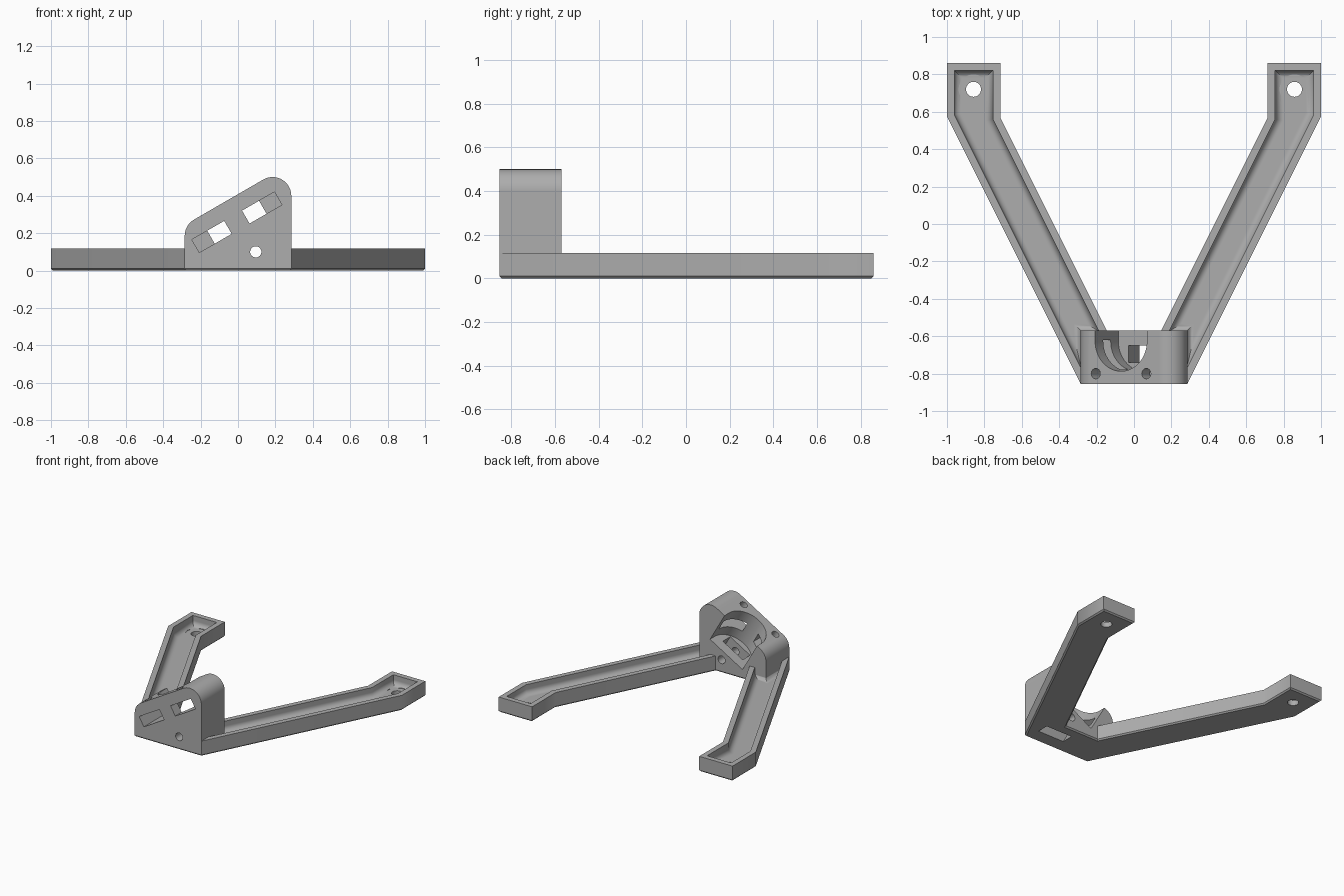
import bpy, bmesh
from math import sin, cos, radians
from mathutils import Matrix, Vector

cube = bpy.data.objects.get("Cube")
if cube:
    bpy.data.objects.remove(cube, do_unlink=True)

grey = bpy.data.materials.new("light_grey")
grey.use_nodes = True
grey.diffuse_color = (0.42, 0.42, 0.42, 1)
grey.node_tree.nodes["Principled BSDF"].inputs["Base Color"].default_value = grey.diffuse_color

TOP, FLOOR, FILLET, WALL = 0.117, 0.04, 0.04, 0.04
HALF, FRONT, BACK = 0.285, -0.855, -0.57
# Frame of the tilted socket: local x runs up the slope, local z is its normal
TILT = Matrix.Translation((-0.006, 0, 0.2585)) @ Matrix.Rotation(radians(-30), 4, "Y")


def stack(name, layers, frame=Matrix()):
    """Solid skinned through closed loops that have equal point counts."""
    bm = bmesh.new()
    rings = [[bm.verts.new(frame @ Vector(p)) for p in loop] for loop in layers]
    n = len(rings[0])
    for a, b in zip(rings, rings[1:]):
        for i in range(n):
            j = (i + 1) % n
            bm.faces.new((a[i], a[j], b[j], b[i]))
    bm.faces.new(rings[0])
    bm.faces.new(rings[-1])
    bmesh.ops.recalc_face_normals(bm, faces=bm.faces)
    mesh = bpy.data.meshes.new(name)
    bm.to_mesh(mesh)
    bm.free()
    mesh.materials.append(grey)
    ob = bpy.data.objects.new(name, mesh)
    bpy.context.collection.objects.link(ob)
    return ob


def at_z(points, z):
    return [(x, y, z) for x, y in points]


def arc(cx, cy, r, start, end, steps):
    angles = [radians(start + (end - start) * i / steps) for i in range(steps + 1)]
    return [(cx + r * cos(a), cy + r * sin(a)) for a in angles]


def circle(cx, cy, r):
    return arc(cx, cy, r, 0, 360, 32)[:-1]


def prism(name, points, z0, z1, frame=Matrix()):
    return stack(name, [at_z(points, z0), at_z(points, z1)], frame)


def box(name, x0, x1, y0, y1, z0, z1, frame=Matrix()):
    return prism(name, [(x0, y0), (x1, y0), (x1, y1), (x0, y1)], z0, z1, frame)


def inset(points, dists):
    """Move each edge of a counter-clockwise polygon inward by its distance."""
    lines = []
    for i, p in enumerate(points):
        a, b = Vector(p), Vector(points[(i + 1) % len(points)])
        d = (b - a).normalized()
        normal = Vector((-d.y, d.x))
        lines.append((normal, normal.dot(a) + dists[i]))
    out = []
    for i, (n2, c2) in enumerate(lines):
        n1, c1 = lines[i - 1]
        det = n1.x * n2.y - n1.y * n2.x
        out.append(((c1 * n2.y - c2 * n1.y) / det, (n1.x * c2 - n2.x * c1) / det))
    return out


def combine(target, other, operation):
    mod = target.modifiers.new(operation, "BOOLEAN")
    mod.operation, mod.solver, mod.object = operation, "EXACT", other
    bpy.context.view_layer.objects.active = target
    bpy.ops.object.modifier_apply(modifier=mod.name)
    bpy.data.objects.remove(other, do_unlink=True)


# V-shaped base with a small chamfer under it
arm = [(HALF, FRONT), (1, 0.575), (1, 0.86), (0.715, 0.86), (0.715, 0.57), (0.145, BACK)]
outline = arm + [(-x, y) for x, y in reversed(arm)]
chamfered = inset(outline, [0.01] * len(outline))
bracket = stack("bracket", [at_z(chamfered, 0), at_z(outline, 0.01), at_z(outline, TOP)])

# Channels with filleted floors along both arms, plus foot screw holes
channel = arm + [(HALF, BACK)]
wall = [WALL] * 5 + [-0.004] * 2
for side in (1, -1):
    steps = [(0, TOP + 0.05)]
    for i in range(7):
        a = radians(15 * i)
        steps.append((FILLET * (1 - cos(a)), FLOOR + FILLET * (1 - sin(a))))
    layers = [at_z([(side * x, y) for x, y in inset(channel, [w + d for w in wall])], z)
              for d, z in steps]
    combine(bracket, stack("channel_cutter", layers), "DIFFERENCE")
    foot = (side * 0.858, 0.72)
    combine(bracket, prism("counterbore", circle(*foot, 0.08), FLOOR + 0.001, 0.2), "DIFFERENCE")
    combine(bracket, prism("foot_hole", circle(*foot, 0.04), -0.1, 0.2), "DIFFERENCE")

# Sloped block with rounded shoulders
profile = [(-HALF, 0.01), (HALF, 0.01)]
profile += arc(0.185, 0.4, 0.1, 0, 120, 16) + arc(-0.185, 0.186, 0.1, 120, 180, 8)
block = stack("sloped_block", [[(x, y, z) for x, z in profile] for y in (FRONT, BACK)])
combine(bracket, block, "UNION")

# Round socket, open at the back
socket = [(0.16, -0.5), (-0.16, -0.5)] + arc(0, -0.627, 0.16, 180, 360, 32)
combine(bracket, prism("socket", socket, -0.122, 0.4, TILT), "DIFFERENCE")

# Nut slot through the underside
combine(bracket, box("nut_slot", -0.098, 0.098, -0.74, -0.65, -0.45, -0.1, TILT), "DIFFERENCE")

# Front windows, each with a screw hole coming down from the slope
for side in (1, -1):
    u0, u1 = sorted((side * 0.055, side * 0.255))
    combine(bracket, box("window", u0, u1, -0.95, -0.62, -0.04, 0.04, TILT), "DIFFERENCE")
    hole = circle(side * 0.156, -0.8, 0.028)
    combine(bracket, prism("slope_hole", hole, 0, 0.35, TILT), "DIFFERENCE")

# Screw hole from front to back
bolt = circle(0.095, 0.1, 0.03)
combine(bracket, stack("bolt_hole", [[(x, y, z) for x, z in bolt] for y in (-1, -0.4)]),
        "DIFFERENCE")

# Smooth curved surfaces, keep the edges crisp
bpy.ops.object.select_all(action="DESELECT")
bracket.select_set(True)
bpy.context.view_layer.objects.active = bracket
bpy.ops.object.shade_smooth_by_angle(angle=radians(30))
weighted = bracket.modifiers.new("weighted_normals", "WEIGHTED_NORMAL")
weighted.keep_sharp = True
